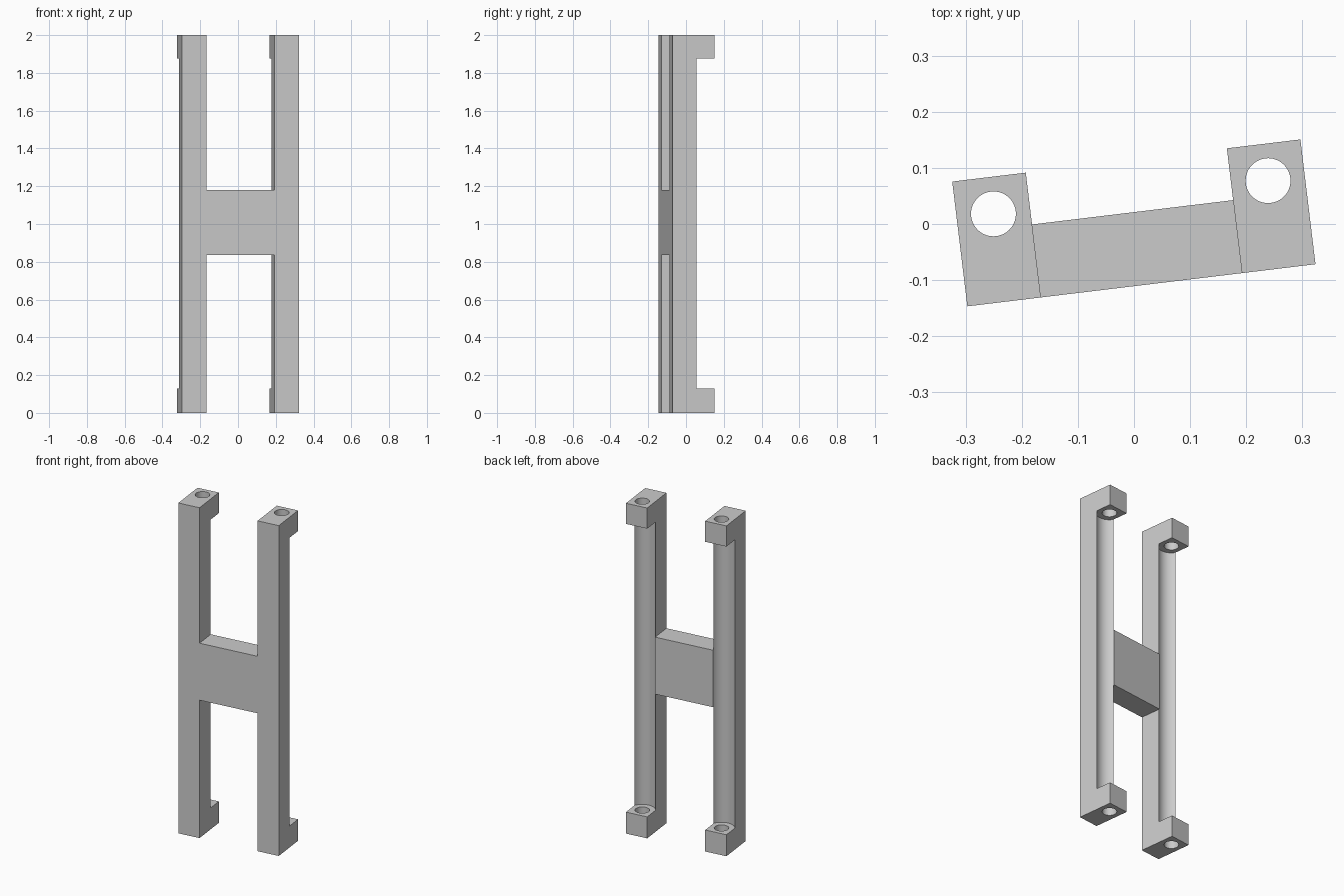
import bpy
import bmesh
import math
from mathutils import Matrix

if "Cube" in bpy.data.objects:
    bpy.data.objects.remove(bpy.data.objects["Cube"], do_unlink=True)

# Main sizes
HEIGHT = 2.0
HALF = 0.066             # half width of a rail
RAIL_X = 0.2465          # rail centre
FRONT, BACK = -0.11, 0.114
BAR_BACK = 0.021
HOLE_Y, HOLE_R, GROOVE_R = 0.048, 0.04, 0.073
FOOT_TOP, HEAD_BOTTOM = 0.13, 1.875
TURN = Matrix.Rotation(math.atan2(0.075, 0.62), 4, "Z")

grey = bpy.data.materials.new("plain_grey")
grey.use_nodes = True
colour = (0.6, 0.6, 0.6, 1)
grey.diffuse_color = colour
grey.node_tree.nodes["Principled BSDF"].inputs["Base Color"].default_value = colour


def prism(name, outline, low, high):
    """Extrude an anticlockwise outline from low to high."""
    bm = bmesh.new()
    base = bm.faces.new([bm.verts.new((x, y, low)) for x, y in outline])
    top = bmesh.ops.extrude_face_region(bm, geom=[base], use_keep_orig=True)
    moved = [g for g in top["geom"] if isinstance(g, bmesh.types.BMVert)]
    bmesh.ops.translate(bm, verts=moved, vec=(0, 0, high - low))
    bmesh.ops.recalc_face_normals(bm, faces=bm.faces)
    mesh = bpy.data.meshes.new(name)
    bm.to_mesh(mesh)
    bm.free()
    mesh.materials.append(grey)
    obj = bpy.data.objects.new(name, mesh)
    bpy.context.collection.objects.link(obj)
    return obj


def rectangle(x0, x1, y0, y1):
    return [(x0, y0), (x1, y0), (x1, y1), (x0, y1)]


def arc(x, y, radius, start, end, steps):
    angles = [start + (end - start) * i / steps for i in range(steps + 1)]
    return [(x + radius * math.cos(a), y + radius * math.sin(a)) for a in angles]


def cut(target, cutter):
    bpy.context.view_layer.objects.active = target
    mod = target.modifiers.new("cut", "BOOLEAN")
    mod.operation = "DIFFERENCE"
    mod.solver = "EXACT"
    mod.object = cutter
    bpy.ops.object.modifier_apply(modifier=mod.name)
    bpy.data.objects.remove(cutter, do_unlink=True)


parts = []
for side, x in (("left", RAIL_X), ("right", -RAIL_X)):
    # Rail with end blocks, hollowed behind and drilled from end to end
    rail = prism(side + "_rail", rectangle(x - HALF, x + HALF, FRONT, BACK), 0, HEIGHT)
    trough = arc(x, HOLE_Y, GROOVE_R, math.pi, 2 * math.pi, 32)
    trough += [(x + GROOVE_R, BACK + 0.1), (x - GROOVE_R, BACK + 0.1)]
    cut(rail, prism("groove_cutter", trough, FOOT_TOP, HEAD_BOTTOM))
    circle = arc(x, HOLE_Y, HOLE_R, 0, 2 * math.pi, 48)[:-1]
    cut(rail, prism("hole_cutter", circle, -0.1, HEIGHT + 0.1))
    parts.append(rail)

# Bar joining the rails
inner = RAIL_X - HALF
parts.append(prism("cross_bar", rectangle(-inner, inner, FRONT, BAR_BACK), 0.835, 1.18))

# Turn the frame and smooth only the round surfaces
bpy.ops.object.select_all(action="DESELECT")
for part in parts:
    part.data.transform(TURN)
    part.select_set(True)
bpy.context.view_layer.objects.active = parts[0]
bpy.ops.object.shade_smooth_by_angle(angle=math.radians(30))
